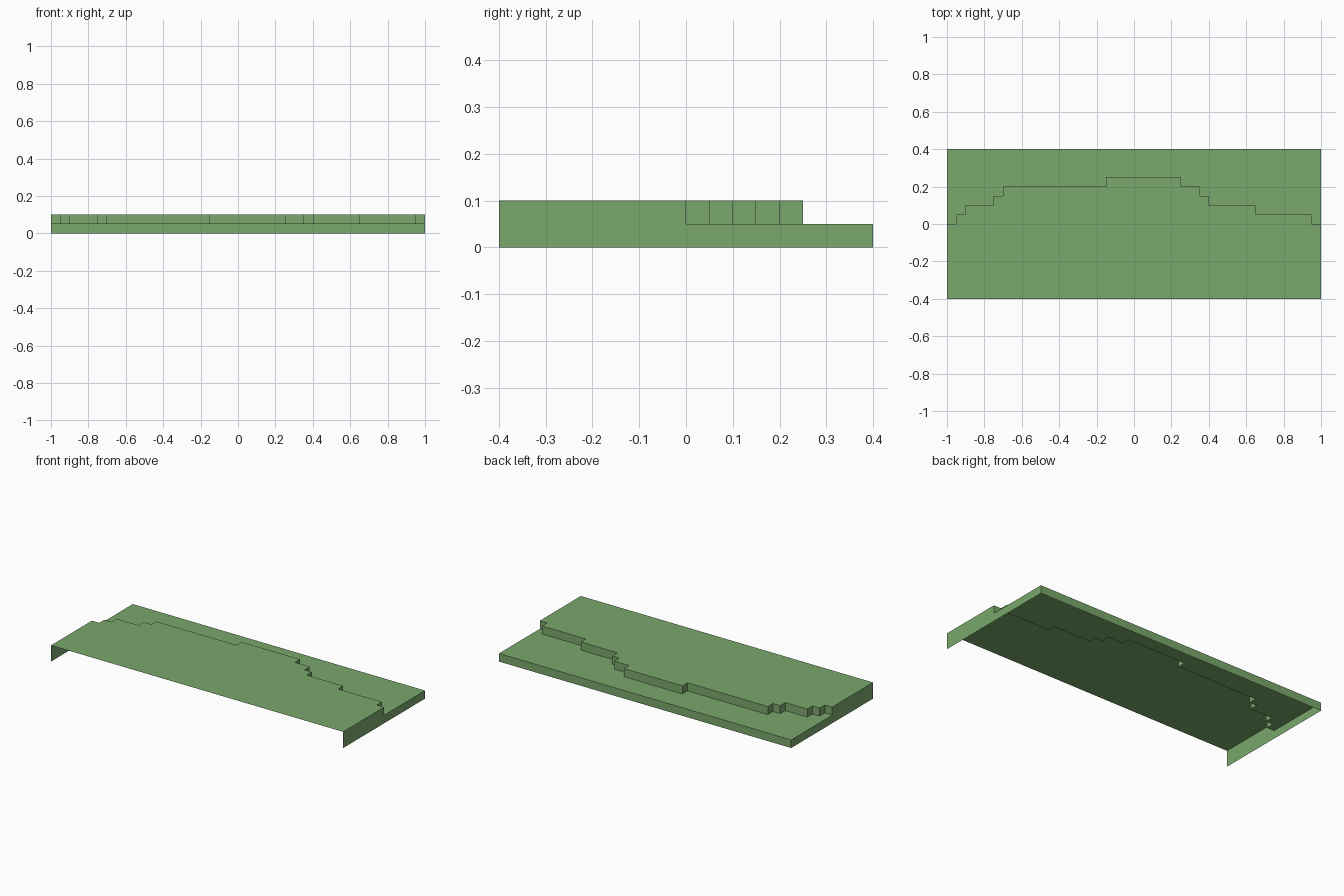
import bpy, bmesh

if "Cube" in bpy.data.objects:
    bpy.data.objects.remove(bpy.data.objects["Cube"])

LOW, HIGH = 0.05, 0.10      # heights of the two terraces
FRONT, BACK = -0.4, 0.4

# Terrace edge as (right end x, edge y) for each step, left to right
steps = [(-0.95, 0.0), (-0.9, 0.05), (-0.75, 0.1), (-0.7, 0.15), (-0.15, 0.2),
         (0.25, 0.25), (0.35, 0.2), (0.4, 0.15), (0.65, 0.1), (0.95, 0.05), (1.0, 0.0)]
edge, x = [], -1.0
for x_end, y in steps:
    edge += [(x, y), (x_end, y)]
    x = x_end

green = bpy.data.materials.new("grass green")
green.diffuse_color = (0.195, 0.392, 0.150, 1)
green.use_nodes = True
green.node_tree.nodes["Principled BSDF"].inputs["Base Color"].default_value = green.diffuse_color

bm = bmesh.new()


def face(points):
    bm.faces.new([bm.verts.new(p) for p in points])


# Upper terrace (front) and lower terrace (back), facing up
face([(-1, FRONT, HIGH), (1, FRONT, HIGH)] + [(px, py, HIGH) for px, py in reversed(edge)])
face([(px, py, LOW) for px, py in edge] + [(1, BACK, LOW), (-1, BACK, LOW)])

# Risers between the terraces
for (ax, ay), (bx, by) in zip(edge, edge[1:]):
    face([(ax, ay, LOW), (ax, ay, HIGH), (bx, by, HIGH), (bx, by, LOW)])

# Stepped side walls; the front and the bottom stay open
side = [(FRONT, 0), (BACK, 0), (BACK, LOW), (0, LOW), (0, HIGH), (FRONT, HIGH)]
face([(1, y, z) for y, z in side])
face([(-1, y, z) for y, z in reversed(side)])

# Back wall
face([(1, BACK, 0), (-1, BACK, 0), (-1, BACK, LOW), (1, BACK, LOW)])

bmesh.ops.remove_doubles(bm, verts=bm.verts, dist=0.0001)
mesh = bpy.data.meshes.new("terraced_ground")
bm.to_mesh(mesh)
bm.free()
mesh.materials.append(green)
bpy.context.collection.objects.link(bpy.data.objects.new("terraced_ground", mesh))
